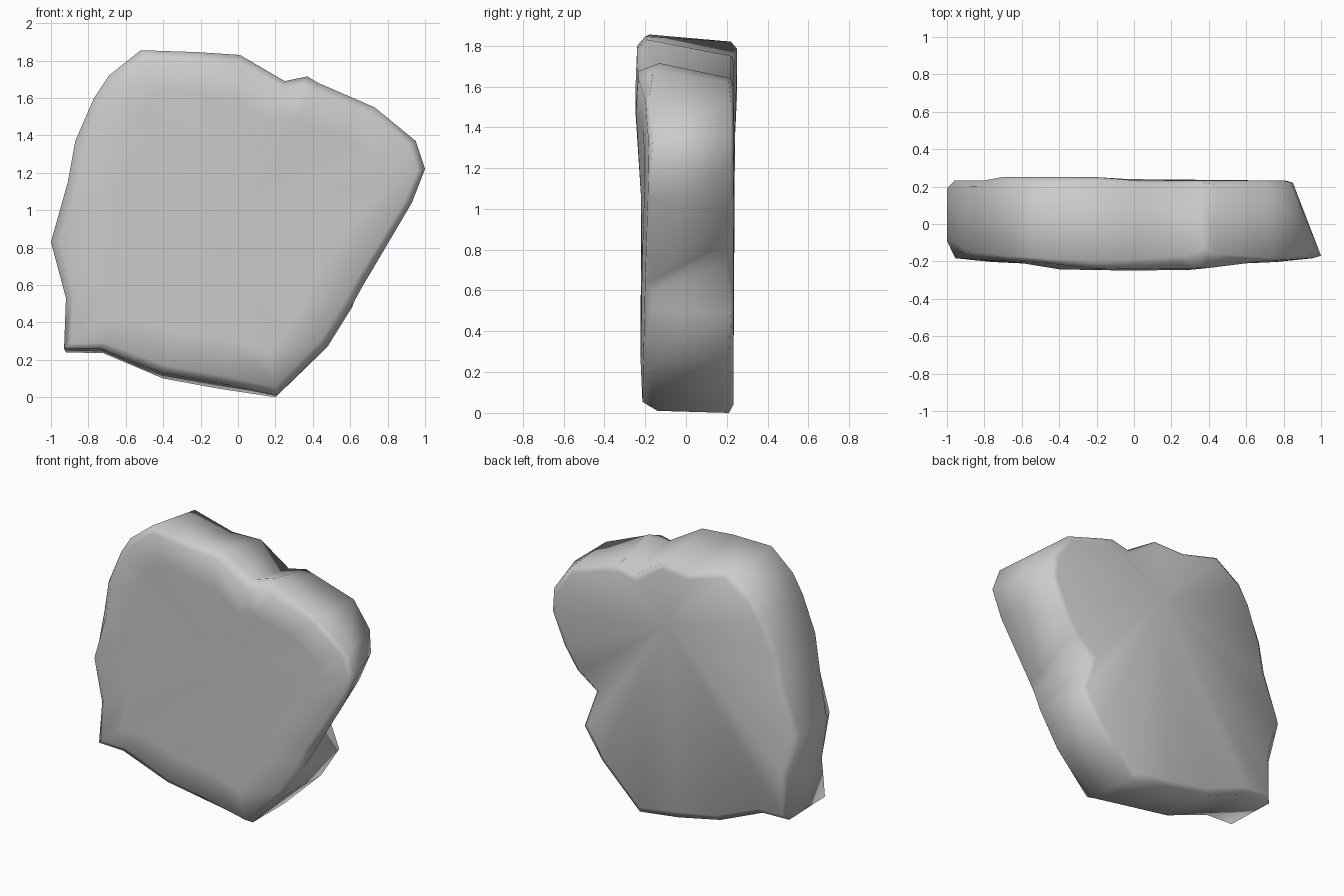
import bpy, bmesh
from mathutils import Vector

# Matching outlines (x, z, y) of the front and back edges, counter-clockwise from the foot
front = [(0.21, 0.01, -.14), (0.47, 0.27, -.17), (0.62, 0.51, -.17), (0.67, 0.60, -.16),
         (0.70, 0.65, -.16), (0.93, 1.04, -.17), (1.00, 1.22, -.17), (0.95, 1.37, -.16),
         (0.73, 1.55, -.18), (0.43, 1.68, -.16), (0.37, 1.715, -.13), (0.25, 1.69, -.17),
         (0.01, 1.83, -.19), (-.22, 1.845, -.20), (-.52, 1.855, -.18), (-.69, 1.72, -.17),
         (-.77, 1.60, -.16), (-.87, 1.37, -.15), (-.91, 1.15, -.14), (-1.0, 0.83, -.09),
         (-.92, 0.53, -.15), (-.93, 0.26, -.17), (-.74, 0.26, -.18), (-.41, 0.13, -.17),
         (-.08, 0.07, -.16)]
back = [(0.20, 0.00, .21), (0.48, 0.27, .21), (0.61, 0.48, .22), (0.53, 0.73, .20),
        (0.67, 0.84, .21), (0.76, 0.99, .22), (0.85, 1.20, .22), (0.84, 1.36, .22),
        (0.72, 1.53, .22), (0.45, 1.62, .21), (0.36, 1.64, .22), (0.23, 1.61, .22),
        (0.02, 1.75, .22), (-.20, 1.74, .23), (-.48, 1.82, .22), (-.66, 1.70, .22),
        (-.74, 1.58, .21), (-.84, 1.36, .20), (-.88, 1.15, .20), (-1.0, 0.83, .19),
        (-.91, 0.53, .21), (-.92, 0.24, .20), (-.72, 0.235, .20), (-.40, 0.10, .20),
        (-.10, 0.045, .22)]

bm = bmesh.new()


def ring(points):
    return [bm.verts.new(p) for p in points]


def inset(points, amount, depth):
    """Pull an outline towards the middle at a depth given by a function of x and z."""
    out = []
    for p in points:
        d = Vector((0, 0, 0.98)) - Vector((p.x, 0, p.z))
        q = p + d.normalized() * amount
        out.append(Vector((q.x, depth(q.x, q.z), q.z)))
    return out


def front_depth(x, z):
    return -.215 + .035 * x * x - (.025 if z > 1.45 and -.4 < x < .5 else 0)


def back_depth(x, z):
    return .25 if x < 0 and z > 1.4 else .232


def bridge(a, b):
    n = len(a)
    for i in range(n):
        j = (i + 1) % n
        bm.faces.new((a[i], a[j], b[j], b[i]))


def cap(loop, apex):
    c = bm.verts.new(apex)
    for i in range(len(loop)):
        bm.faces.new((loop[i], loop[(i + 1) % len(loop)], c))


# Domed front, worn front edge, broken side wall, worn back edge
f = [Vector((x, y, z)) for x, z, y in front]
b = [Vector((x, y, z)) for x, z, y in back]
rings = [ring(p) for p in (inset(f, 0.24, lambda x, z: front_depth(x, z) - .008),
                           inset(f, 0.045, front_depth), f, b,
                           inset(b, 0.04, back_depth))]
for r0, r1 in zip(rings, rings[1:]):
    bridge(r0, r1)

# Nearly flat front and back faces
cap(rings[0], (0.05, -.22, 1.05))
cap(rings[-1], (-.03, .24, 1.35))
bmesh.ops.recalc_face_normals(bm, faces=bm.faces)
for face in bm.faces:
    face.smooth = True

mesh = bpy.data.meshes.new("rock_slab")
bm.to_mesh(mesh)
bm.free()
bpy.context.collection.objects.link(bpy.data.objects.new("rock_slab", mesh))
